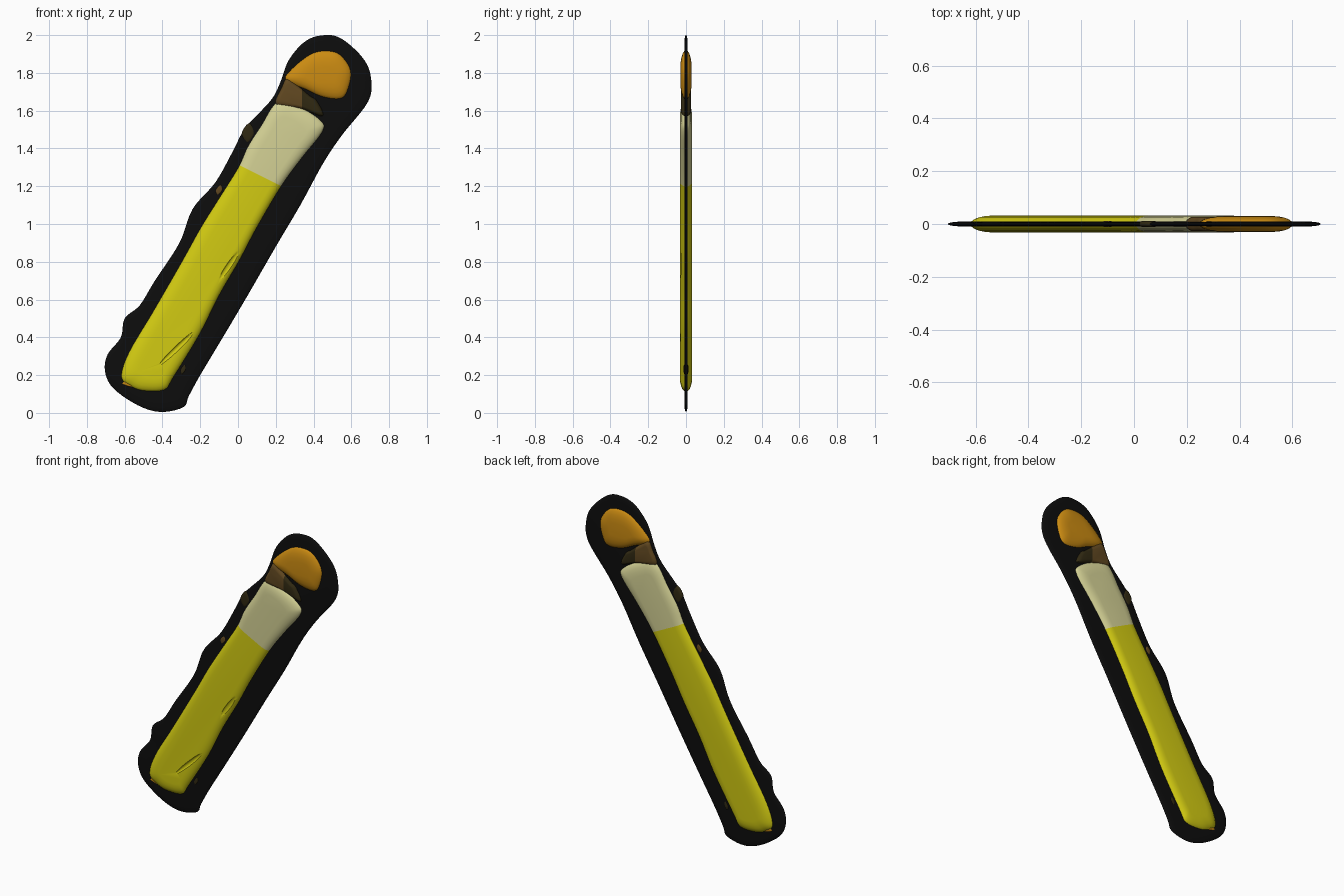
import bpy
import bmesh
import math
from mathutils import Vector

cube = bpy.data.objects.get("Cube")
if cube:
    bpy.data.objects.remove(cube, do_unlink=True)


def material(name, color):
    mat = bpy.data.materials.new(name)
    mat.use_nodes = True
    rgba = (*color, 1)
    mat.diffuse_color = rgba
    bsdf = mat.node_tree.nodes["Principled BSDF"]
    bsdf.inputs["Base Color"].default_value = rgba
    bsdf.inputs["Roughness"].default_value = 0.8
    return mat


black = material("black", (0.004, 0.004, 0.004))
yellow = material("yellow", (0.65, 0.6, 0.006))
cream = material("cream", (0.66, 0.64, 0.3))
orange = material("orange", (0.6, 0.26, 0.006))
brown = material("brown", (0.12, 0.065, 0.015))
olive = material("dark olive", (0.03, 0.022, 0.006))


def smooth_loop(points, steps=5):
    """Closed Catmull-Rom curve through the outline points."""
    pts = [Vector(p) for p in points]
    n = len(pts)
    loop = []
    for i in range(n):
        a, b, c, d = (pts[(i + k) % n] for k in (-1, 0, 1, 2))
        for s in range(steps):
            t = s / steps
            loop.append(b + (c - a) * t / 2
                        + (2 * a - 5 * b + 4 * c - d) * t * t / 2
                        + (3 * b - a - 3 * c + d) * t ** 3 / 2)
    return loop


def toward_spine(p, spine, amount):
    """Move a point part of the way to its nearest point on the spine."""
    a, b = Vector(spine[0]), Vector(spine[-1])
    axis = b - a
    t = 0
    if axis.length > 0:
        t = max(0, min(1, (p - a).dot(axis) / axis.length_squared))
    return p.lerp(a + axis * t, amount)


def shade(obj):
    bpy.ops.object.select_all(action="DESELECT")
    obj.select_set(True)
    bpy.context.view_layer.objects.active = obj
    bpy.ops.object.shade_smooth_by_angle(angle=math.radians(40))


def pillow(name, outline, spine, half, shrink, mats, split=None, rings=10):
    """Flat cushion in the XZ plane; split=(point, normal) divides two colours."""
    loop = smooth_loop(outline)
    n = len(loop)
    bm = bmesh.new()
    rows = []
    for r in range(rings + 1):
        angle = math.pi * (r / rings - 0.5)
        flat = [toward_spine(p, spine, shrink * (1 - math.cos(angle))) for p in loop]
        rows.append([bm.verts.new((p.x, half * math.sin(angle), p.y)) for p in flat])
    for low, high in zip(rows, rows[1:]):
        for i in range(n):
            j = (i + 1) % n
            bm.faces.new((low[i], low[j], high[j], high[i]))
    bm.faces.new(rows[0])
    bm.faces.new(rows[-1])
    bmesh.ops.recalc_face_normals(bm, faces=bm.faces)
    if split:
        point, normal = (Vector((v[0], 0, v[1])) for v in split)
        bmesh.ops.bisect_plane(bm, geom=bm.verts[:] + bm.edges[:] + bm.faces[:],
                               plane_co=point, plane_no=normal)
        for face in bm.faces:
            face.material_index = int((face.calc_center_median() - point).dot(normal) > 0)
    mesh = bpy.data.meshes.new(name)
    bm.to_mesh(mesh)
    bm.free()
    for mat in mats:
        mesh.materials.append(mat)
    obj = bpy.data.objects.new(name, mesh)
    bpy.context.collection.objects.link(obj)
    shade(obj)
    return obj


def carve_crease(obj, start, end, width):
    """Press a shallow fold into the front of a part."""
    a, b = Vector(start), Vector(end)
    mid, run = (a + b) / 2, b - a
    bpy.ops.mesh.primitive_uv_sphere_add(
        segments=32, ring_count=16, location=(mid.x, -0.036, mid.y),
        rotation=(0, -math.atan2(run.y, run.x), 0))
    cutter = bpy.context.object
    cutter.scale = (run.length / 2, 0.013, width)
    cutter.hide_render = True
    cutter.data.materials.append(yellow)
    mod = obj.modifiers.new("crease", "BOOLEAN")
    mod.operation = "DIFFERENCE"
    mod.solver = "EXACT"
    mod.object = cutter
    bpy.context.view_layer.objects.active = obj
    bpy.ops.object.modifier_apply(modifier=mod.name)
    bpy.data.objects.remove(cutter, do_unlink=True)
    shade(obj)


# Thin dark border slab behind everything
pillow("border", [
    (-.41, .005), (-.29, .03), (-.26, .09), (-.2, .2), (-.08, .4), (.05, .62),
    (.2, .88), (.33, 1.1), (.45, 1.32), (.55, 1.47), (.69, 1.65), (.703, 1.78),
    (.66, 1.88), (.55, 1.98), (.46, 2), (.36, 1.97), (.27, 1.87), (.22, 1.74),
    (.17, 1.65), (.04, 1.51), (-.03, 1.38), (-.12, 1.22), (-.24, 1.08),
    (-.31, .9), (-.44, .7), (-.52, .57), (-.6, .5), (-.62, .4), (-.69, .31),
    (-.704, .22), (-.66, .13), (-.53, .04)],
    [(-.44, .25), (.46, 1.75)], 0.009, 0.2, [black])

# Padded stick, cream above the slanted band and yellow below
stick = pillow("stick", [
    (-.62, .19), (-.57, .14), (-.5, .115), (-.39, .12), (-.34, .19), (-.2, .42),
    (-.1, .62), (.01, .81), (.1, .98), (.23, 1.2), (.34, 1.35), (.45, 1.49),
    (.44, 1.55), (.33, 1.62), (.21, 1.65), (.12, 1.52), (.05, 1.41), (0, 1.3),
    (-.1, 1.14), (-.2, .98), (-.3, .8), (-.45, .54), (-.58, .32)],
    [(-.43, .27), (.25, 1.46)], 0.032, 0.45, [yellow, cream],
    split=[(.12, 1.255), (.45, .89)])
carve_crease(stick, (-.42, .25), (-.22, .44), 0.014)
carve_crease(stick, (-.1, .7), (.02, .87), 0.018)

# Neck joining stick and tip
pillow("neck", [
    (.2, 1.63), (.23, 1.72), (.26, 1.77), (.32, 1.73), (.38, 1.68), (.42, 1.65),
    (.45, 1.57), (.33, 1.61)],
    [(.27, 1.69), (.36, 1.645)], 0.027, 0.4, [brown, olive],
    split=[(.34, 1.66), (1, 0)])

# Rounded teardrop tip
pillow("tip", [
    (.25, 1.76), (.28, 1.82), (.38, 1.9), (.46, 1.92), (.54, 1.9), (.6, 1.81),
    (.58, 1.7), (.54, 1.66), (.45, 1.67), (.36, 1.71)],
    [(.4, 1.78), (.49, 1.79)], 0.03, 0.7, [orange])

# Small scorch patches along the border: centre, half width, half height, lean
patches = [("upper_patch", (.055, 1.48), .035, .055, .1, olive),
           ("middle_patch", (-.1, 1.18), .02, .03, .3, brown),
           ("lower_patch", (-.29, .23), .015, .03, .3, olive),
           ("foot_patch", (-.57, .155), .05, .02, -.5, orange)]
for name, (x, z), w, h, lean, mat in patches:
    corners = [(x - w, z), (x + lean * h, z + h), (x + w, z), (x - lean * h, z - h)]
    pillow(name, corners, [(x, z)], 0.012, 0.5, [mat])
